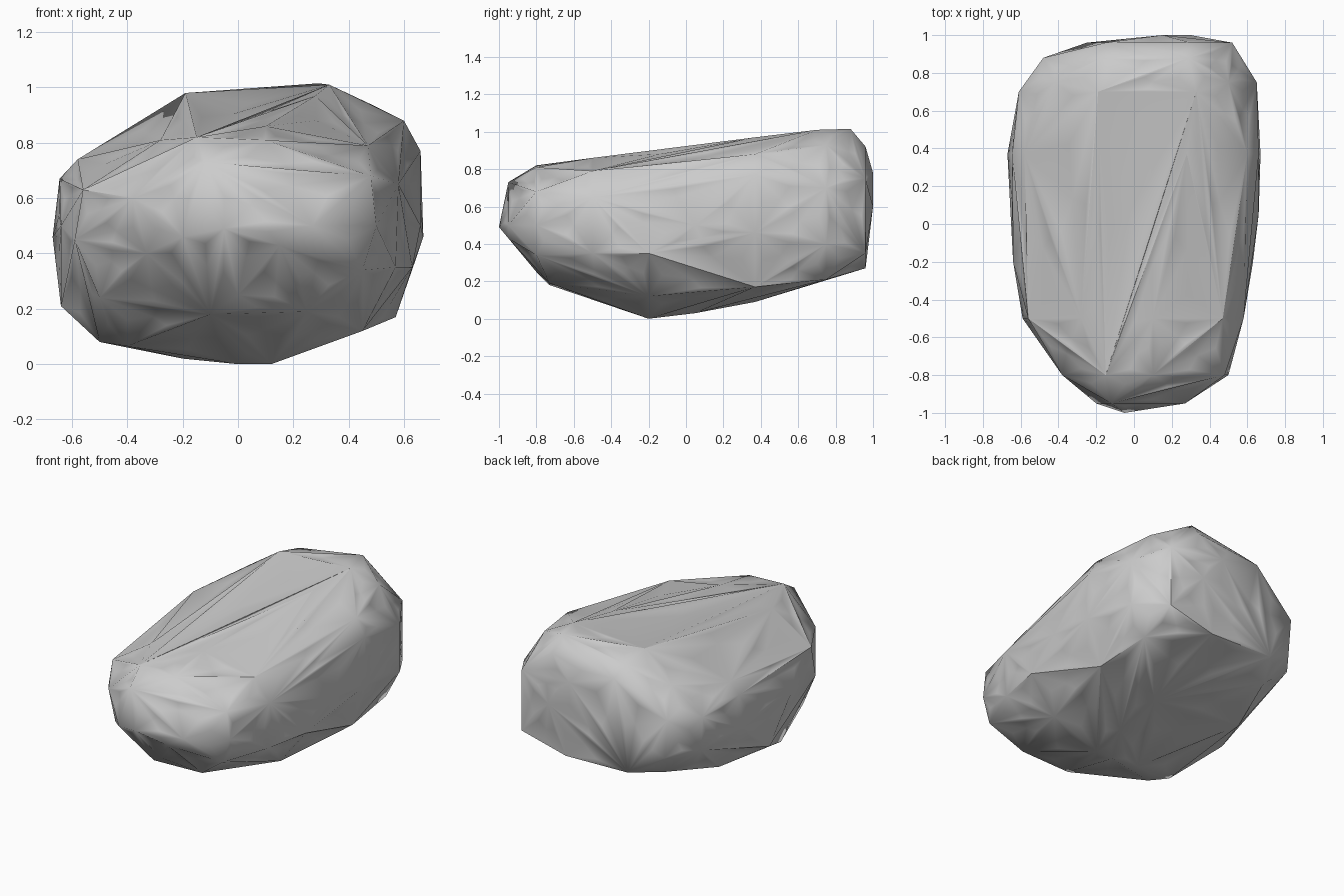
import bpy, bmesh, math, random

random.seed(4)

# cross-sections of the boulder along y: each holds (x, z) corners
front_sections = {
    -1.00: [(-0.05, 0.49)],
    -0.95: [(-0.12, 0.73), (0.27, 0.50), (-0.20, 0.46), (0.15, 0.43)],
    -0.80: [(-0.38, 0.60), (-0.33, 0.40), (-0.15, 0.82), (0.10, 0.81),
            (0.48, 0.68), (0.50, 0.50), (0.45, 0.34), (0.00, 0.25)],
    -0.73: [(-0.10, 0.18), (0.25, 0.19)],
    -0.50: [(-0.59, 0.45), (-0.56, 0.63), (-0.50, 0.24), (0.58, 0.65),
            (0.57, 0.35), (0.10, 0.86), (0.47, 0.79), (-0.28, 0.81)],
    -0.35: [(-0.40, 0.065)],
    -0.27: [(-0.50, 0.08)],
    -0.20: [(0.00, 0.00), (0.12, 0.00), (-0.20, 0.02),
            (-0.64, 0.50), (0.63, 0.35), (0.45, 0.12)],
}
back_sections = {
    0.05: [(-0.64, 0.21), (0.66, 0.50), (0.15, 0.03)],
    0.37: [(0.60, 0.88), (0.67, 0.46), (0.66, 0.77), (-0.67, 0.46),
           (-0.645, 0.67), (-0.58, 0.74), (0.57, 0.17), (0.15, 0.09),
           (-0.50, 0.16), (0.28, 0.97), (-0.20, 0.92)],
    0.70: [(-0.19, 0.98), (-0.61, 0.64), (-0.60, 0.42), (0.33, 1.01)],
    0.75: [(0.65, 0.70), (0.65, 0.40), (0.50, 0.93),
           (-0.42, 0.82), (0.55, 0.21), (-0.38, 0.24)],
    0.88: [(0.29, 1.015), (-0.17, 0.94), (-0.48, 0.65), (-0.46, 0.40)],
    0.96: [(0.52, 0.75), (0.52, 0.35), (0.20, 0.27), (-0.25, 0.28),
           (-0.15, 0.87), (0.30, 0.92)],
    1.00: [(0.15, 0.78), (0.30, 0.60)],
}

# boulder: convex shell around the sections
bm = bmesh.new()
for sections in (front_sections, back_sections):
    for y, ring in sections.items():
        for x, z in ring:
            bm.verts.new((x, y, z))
bmesh.ops.convex_hull(bm, input=bm.verts[:])
loose = [v for v in bm.verts if not v.link_faces]
bmesh.ops.delete(bm, geom=loose, context='VERTS')

# chipped dents: sink the middle of the larger facets
for step in range(2):
    bm.normal_update()
    for face in [f for f in bm.faces if f.calc_area() > 0.01]:
        depth = math.sqrt(face.calc_area()) * random.uniform(0.01, 0.05)
        normal = face.normal.copy()
        centre = bmesh.ops.poke(bm, faces=[face])['verts'][0]
        centre.co -= normal * depth
bmesh.ops.recalc_face_normals(bm, faces=bm.faces[:])

mesh = bpy.data.meshes.new("boulder")
bm.to_mesh(mesh)
bm.free()
boulder = bpy.data.objects.new("boulder", mesh)
bpy.context.collection.objects.link(boulder)
bpy.context.view_layer.objects.active = boulder
boulder.select_set(True)
bpy.ops.object.shade_smooth_by_angle(angle=math.radians(60))
